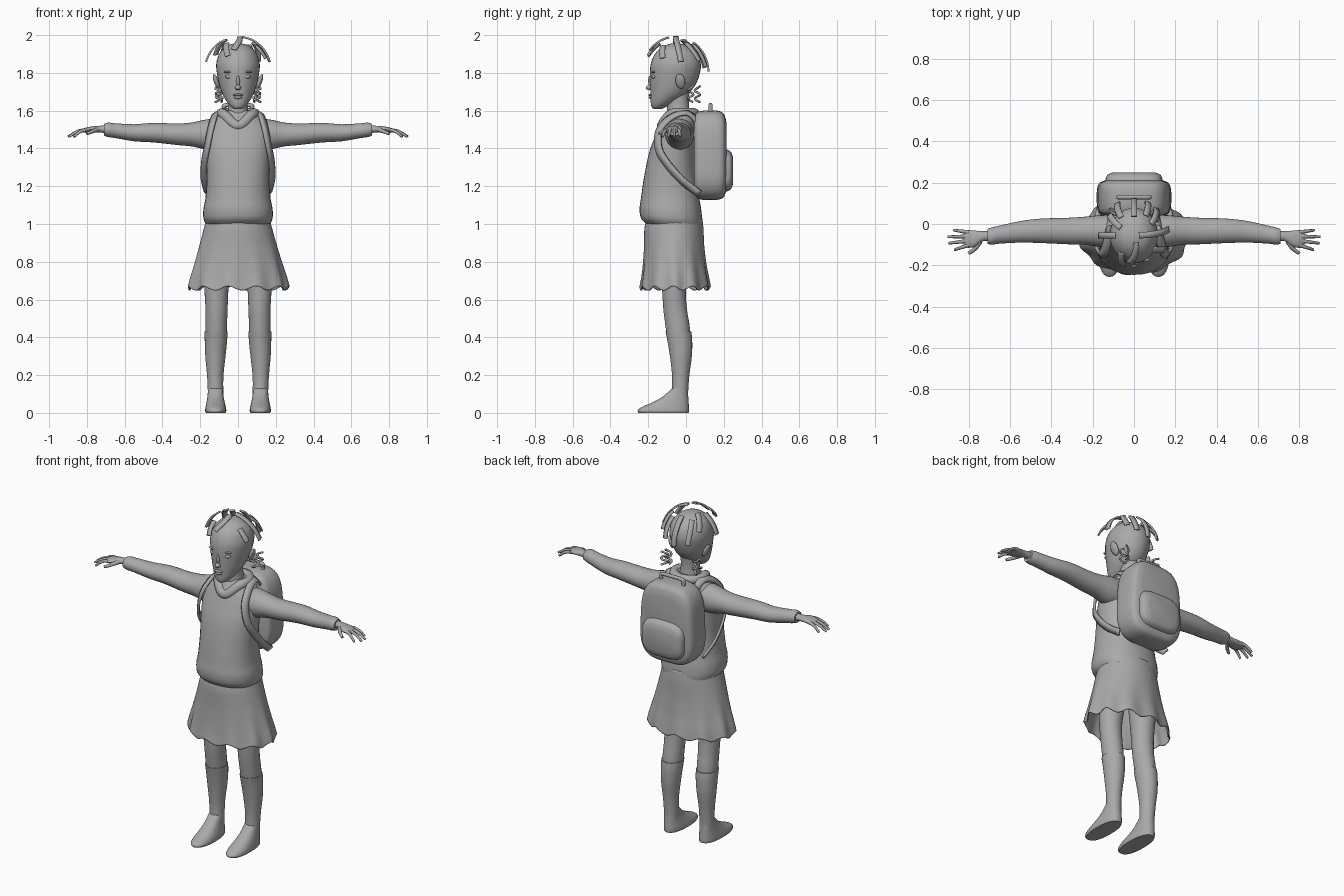
import bpy, bmesh, math
from mathutils import Vector

grey = bpy.data.materials.new("plain grey")
grey.diffuse_color = (0.4, 0.4, 0.4, 1)


def finish(ob, angle=50):
    ob.data.materials.append(grey)
    bpy.ops.object.select_all(action='DESELECT')
    ob.select_set(True)
    bpy.context.view_layer.objects.active = ob
    bpy.ops.object.shade_smooth_by_angle(angle=math.radians(angle))
    return ob


def make(name, verts, faces, angle=50):
    me = bpy.data.meshes.new(name)
    me.from_pydata(verts, [], faces)
    bm = bmesh.new()
    bm.from_mesh(me)
    bmesh.ops.recalc_face_normals(bm, faces=bm.faces)
    bm.to_mesh(me)
    bm.free()
    ob = bpy.data.objects.new(name, me)
    bpy.context.collection.objects.link(ob)
    return finish(ob, angle)


def spline(pts, sub=4):
    """Catmull-Rom interpolation of tuples of any length."""
    out = []
    for i in range(len(pts) - 1):
        p0, p1, p2 = pts[max(i - 1, 0)], pts[i], pts[i + 1]
        p3 = pts[min(i + 2, len(pts) - 1)]
        for k in range(sub):
            t = k / sub
            out.append(tuple(b + .5 * t * (c - a + t * (2*a - 5*b + 4*c - d + t * (3*(b - c) + d - a)))
                             for a, b, c, d in zip(p0, p1, p2, p3)))
    return out + [tuple(pts[-1])]


def loft(name, axis, secs, side=1, n=28, power=1.0, caps=True, warp=None, sub=4):
    """Rings from sections (position, u0, u1, v0, v1) along an axis."""
    verts, faces = [], []
    rings = spline(secs, sub)
    for t, u0, u1, v0, v1 in rings:
        for k in range(n):
            a = 2 * math.pi * k / n
            c, s = math.cos(a), math.sin(a)
            u = (u0 + u1) / 2 + (u1 - u0) / 2 * math.copysign(abs(c) ** power, c)
            v = (v0 + v1) / 2 + (v1 - v0) / 2 * math.copysign(abs(s) ** power, s)
            p = {'z': (u, v, t), 'x': (t, v, u), 'y': (u, t, v)}[axis]
            if warp:
                p = warp(p, a)
            verts.append((p[0] * side, p[1], p[2]))
    for r in range(len(rings) - 1):
        for k in range(n):
            j = (k + 1) % n
            faces.append((r*n + k, r*n + j, r*n + n + j, r*n + n + k))
    if caps:
        faces += [tuple(range(n)), tuple(range(len(verts) - n, len(verts)))]
    return make(name, verts, faces)


def ball(name, loc, size, rot=(0, 0, 0)):
    bpy.ops.mesh.primitive_uv_sphere_add(segments=16, ring_count=10, location=loc, rotation=rot)
    ob = bpy.context.object
    ob.name, ob.scale = name, size
    return finish(ob)


def tube(name, pts, radius, cyclic=False, tip=1.0):
    cu = bpy.data.curves.new(name, 'CURVE')
    cu.dimensions, cu.bevel_depth, cu.bevel_resolution, cu.use_fill_caps = '3D', radius, 2, True
    sp = cu.splines.new('POLY')
    path = pts if cyclic else spline(pts)
    sp.points.add(len(path) - 1)
    for i, (q, p) in enumerate(zip(sp.points, path)):
        q.co = (*p, 1)
        q.radius = 1 + (tip - 1) * i / (len(path) - 1)
    sp.use_cyclic_u = cyclic
    ob = bpy.data.objects.new(name, cu)
    bpy.context.collection.objects.link(ob)
    bpy.ops.object.select_all(action='DESELECT')
    ob.select_set(True)
    bpy.context.view_layer.objects.active = ob
    bpy.ops.object.convert(target='MESH')
    return finish(bpy.context.object)


def ribbon(name, pts, width, centre, thick):
    path = [Vector(p) for p in spline(pts)]
    verts = []
    for i, p in enumerate(path):
        tan = path[min(i + 1, len(path) - 1)] - path[max(i - 1, 0)]
        w = tan.cross(p - Vector(centre)).normalized() * width / 2
        verts += [p - w, p + w]
    ob = make(name, verts, [(2*i, 2*i + 1, 2*i + 3, 2*i + 2) for i in range(len(path) - 1)])
    m = ob.modifiers.new("thickness", 'SOLIDIFY')
    m.thickness, m.offset = thick, 0
    return ob


# Hoodie body
loft("hoodie", 'z', [
    (1.0, -.17, .17, -.21, .085), (1.03, -.183, .183, -.238, .085), (1.08, -.183, .183, -.246, .08),
    (1.14, -.172, .172, -.238, .07), (1.25, -.165, .165, -.222, .055), (1.38, -.172, .172, -.195, .05),
    (1.46, -.175, .175, -.165, .055), (1.52, -.16, .16, -.14, .055), (1.56, -.13, .13, -.12, .05),
    (1.60, -.075, .075, -.09, .03)], n=36, power=.9)


# Flared skirt with a wavy hem
def hem_wave(p, a):
    f = max(0, (1.0 - p[2]) / .34) ** 2
    r = 1 + .03 * f * math.cos(11 * a)
    return (p[0] * r, -.06 + (p[1] + .06) * r, p[2] + .012 * f * math.cos(11 * a + .6))


skirt = loft("skirt", 'z', [
    (1.04, -.165, .165, -.205, .085), (.98, -.18, .18, -.22, .092), (.88, -.207, .207, -.222, .097),
    (.78, -.235, .235, -.228, .108), (.71, -.255, .255, -.235, .12), (.66, -.265, .265, -.243, .128)],
    n=88, caps=False, warp=hem_wave)
mod = skirt.modifiers.new("cloth", 'SOLIDIFY')
mod.thickness = .006

# Neck, and hood folded around it with a V at the front
loft("neck", 'z', [(1.5, -.07, .07, -.11, .03), (1.58, -.058, .058, -.1, .022),
                   (1.64, -.05, .05, -.1, .015), (1.72, -.055, .055, -.1, .02)])
hood = []
for k in range(40):
    a = 2 * math.pi * k / 40
    front = max(0, -math.sin(a))
    hood.append((.088 * math.cos(a), -.035 + .08 * math.sin(a) - .012 * front ** 4,
                 1.585 - .065 * front ** 4))
tube("hood", hood, .028, cyclic=True)

# Head and face
loft("head", 'z', [
    (1.608, -.018, .018, -.17, -.13), (1.62, -.036, .036, -.182, -.105), (1.645, -.058, .058, -.187, -.06),
    (1.69, -.083, .083, -.188, .01), (1.74, -.1, .1, -.19, .052), (1.80, -.112, .112, -.191, .074),
    (1.85, -.115, .115, -.186, .078), (1.90, -.1, .1, -.165, .06), (1.935, -.07, .07, -.13, .022),
    (1.953, -.032, .032, -.09, -.02), (1.957, -.006, .006, -.06, -.05)], n=32)
ball("nose", (0, -.192, 1.722), (.016, .021, .014))
ball("nose_bridge", (0, -.186, 1.752), (.01, .014, .034), (.12, 0, 0))
ball("upper_lip", (0, -.187, 1.683), (.026, .012, .007))
ball("lower_lip", (0, -.186, 1.67), (.021, .012, .008))
for s in (-1, 1):
    ball("eye", (s * .045, -.17, 1.78), (.023, .013, .011))
    ball("eyebrow", (s * .047, -.172, 1.805), (.028, .011, .006))
    ball("ear", (s * .115, -.03, 1.755), (.013, .026, .042), (.15, s * .35, 0))

# Braids arching over the scalp: azimuth, start and end polar angle, twist
CENTRE = Vector((0, -.055, 1.8))
for az, a0, a1, twist in [(0, 8, 72, 10), (180, 30, 72, 0), (35, 35, 70, 15), (90, 32, 88, 0),
                          (60, 40, 80, 8), (125, 38, 82, -8), (150, 25, 60, -10),
                          (-125, 36, 62, 15), (-75, 12, 50, -25), (-35, 42, 66, 10)]:
    pts = []
    for k in range(5):
        th = math.radians(a0 + (a1 - a0) * k / 4)
        ph = math.radians(az + twist * k / 4)
        pts.append(CENTRE + Vector((.178 * math.sin(th) * math.cos(ph),
                                    .175 * math.sin(th) * math.sin(ph), .192 * math.cos(th))))
    ribbon("braid", [tuple(p) for p in pts], .03, CENTRE, .01)

for s in (-1, 1):
    # Curly lock behind each ear
    for off in (0, .035):
        tube("curly_lock", [(s * (.1 + .02 * math.sin(k * 1.7 + off * 60)),
                             .025 + off + .015 * math.cos(k * 1.7), 1.73 - .012 * k)
                            for k in range(8)], .006)

    # Sleeve, cuff and hand
    loft("sleeve", 'x', [
        (.09, 1.39, 1.56, -.115, .045), (.17, 1.395, 1.553, -.11, .042), (.24, 1.41, 1.538, -.1, .035),
        (.32, 1.418, 1.532, -.098, .03), (.45, 1.432, 1.535, -.092, .026), (.55, 1.438, 1.528, -.09, .014),
        (.65, 1.455, 1.533, -.095, -.008), (.685, 1.46, 1.537, -.1, -.016),
        (.71, 1.468, 1.53, -.096, -.024)], side=s)
    loft("hand", 'x', [
        (.69, 1.48, 1.523, -.085, -.033), (.73, 1.484, 1.52, -.083, -.035), (.77, 1.484, 1.517, -.11, -.032),
        (.805, 1.483, 1.51, -.115, -.03), (.825, 1.485, 1.5, -.108, -.036)], side=s, n=16)
    for y0, x1, y1 in [(-.04, .872, -.03), (-.06, .9, -.062), (-.081, .896, -.093), (-.102, .868, -.125)]:
        tube("finger", [(s * .8, y0, 1.499), (s * (.8 + x1) / 2, (y0 + y1) / 2, 1.49),
                        (s * x1, y1, 1.462)], .0105, tip=.6)
    tube("thumb", [(s * .745, -.085, 1.5), (s * .77, -.12, 1.49), (s * .8, -.142, 1.478)], .013, tip=.6)

    # Leg, knee sock and foot
    loft("leg", 'z', [
        (.85, .03, .185, -.14, .03), (.66, .05, .178, -.127, 0), (.55, .055, .172, -.12, .005),
        (.47, .058, .172, -.11, .018), (.40, .06, .172, -.1, .025)], side=s)
    loft("sock", 'z', [
        (.43, .055, .177, -.108, .028), (.38, .058, .176, -.098, .033), (.3, .066, .173, -.085, .031),
        (.2, .077, .164, -.074, .018), (.12, .078, .16, -.074, .012), (.06, .078, .16, -.08, .01)], side=s)
    loft("foot", 'z', [
        (0, .066, .17, -.25, .014), (.012, .062, .174, -.256, .016), (.03, .064, .172, -.236, .016),
        (.055, .07, .167, -.18, .014), (.085, .076, .162, -.125, .012), (.13, .08, .158, -.074, .008)],
        side=s, power=.85)

    # Shoulder strap, looping under the arm to the bag
    ribbon("strap", [(s * .1, .07, 1.53), (s * .11, .01, 1.587), (s * .125, -.07, 1.57), (s * .145, -.14, 1.5),
                     (s * .165, -.145, 1.4), (s * .18, -.1, 1.32), (s * .182, -.02, 1.23),
                     (s * .165, .07, 1.16)], .04, (0, -.03, 1.38), .014)

# Backpack with front pocket, seam and handle
loft("backpack", 'y', [
    (.042, -.145, .145, 1.17, 1.56), (.055, -.172, .172, 1.14, 1.588), (.09, -.182, .182, 1.128, 1.6),
    (.165, -.182, .182, 1.128, 1.6), (.2, -.168, .168, 1.142, 1.583), (.214, -.13, .13, 1.18, 1.54)],
    n=48, power=.55, warp=lambda p, a: (p[0] * (1 - .25 * max(0, p[2] - 1.25)), p[1], p[2]))
loft("backpack_pocket", 'y', [
    (.19, -.14, .14, 1.17, 1.4), (.215, -.138, .138, 1.172, 1.395), (.238, -.128, .128, 1.185, 1.38),
    (.25, -.1, .1, 1.215, 1.35)], n=40, power=.6)
tube("backpack_handle", [(-.075, .13, 1.585), (-.075, .13, 1.615), (-.068, .13, 1.628), (0, .13, 1.63),
                         (.068, .13, 1.628), (.075, .13, 1.615), (.075, .13, 1.585)], .011)
